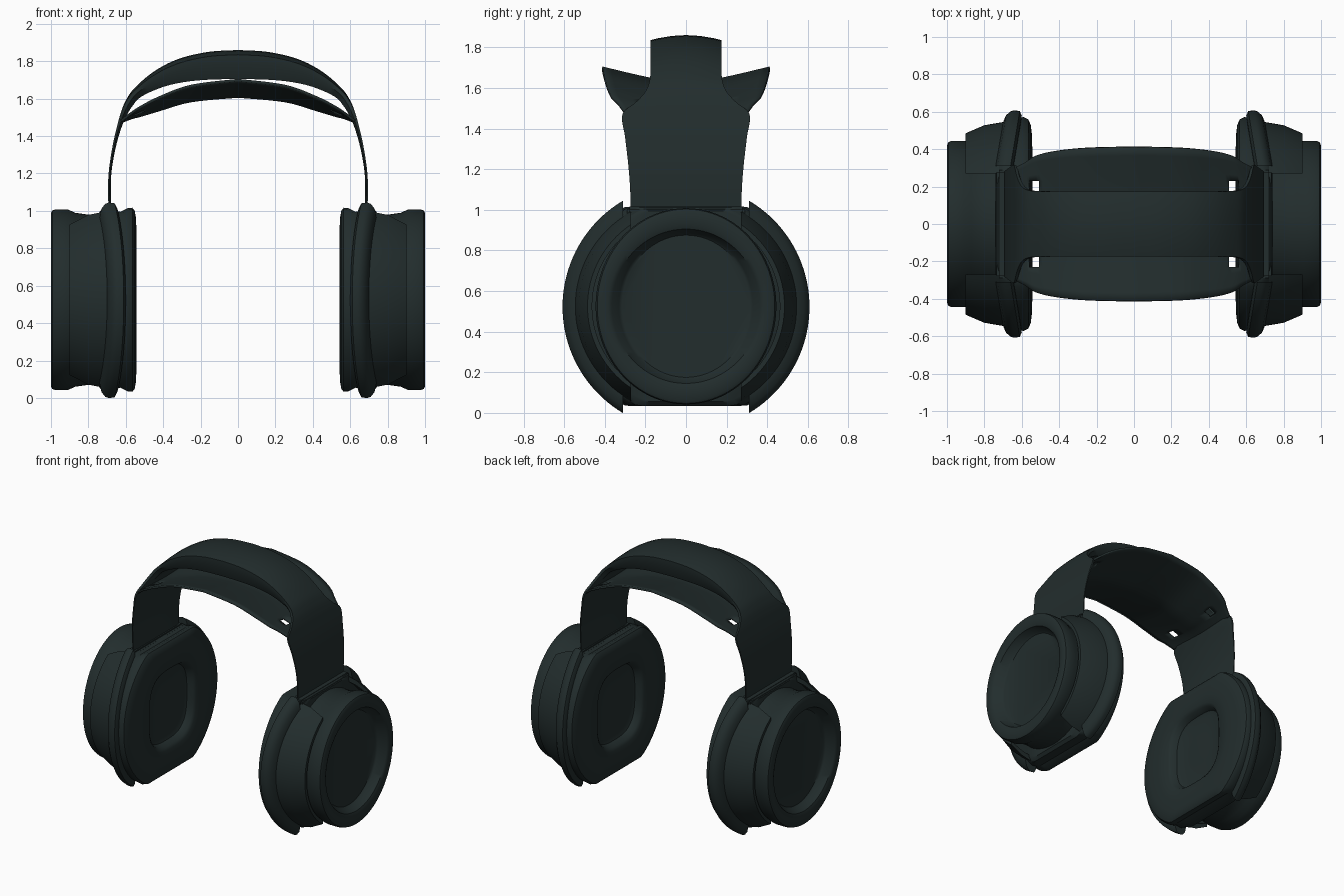
import bpy, bmesh, math

if "Cube" in bpy.data.objects:
    bpy.data.objects.remove(bpy.data.objects["Cube"])

dark = bpy.data.materials.new("dark_slate")
dark.diffuse_color = (0.016, 0.026, 0.026, 1)
dark.use_nodes = True
dark.node_tree.nodes["Principled BSDF"].inputs["Base Color"].default_value = dark.diffuse_color
ZC = 0.525  # height of the ear cup centre


def finish(name, bm, axes=(False, False), solid=0):
    bmesh.ops.remove_doubles(bm, verts=bm.verts, dist=1e-5)
    bmesh.ops.recalc_face_normals(bm, faces=bm.faces)
    me = bpy.data.meshes.new(name)
    bm.to_mesh(me)
    bm.free()
    me.materials.append(dark)
    ob = bpy.data.objects.new(name, me)
    bpy.context.collection.objects.link(ob)
    bpy.ops.object.select_all(action='DESELECT')
    ob.select_set(True)
    bpy.context.view_layer.objects.active = ob
    bpy.ops.object.shade_smooth_by_angle(angle=math.radians(38))
    if solid:
        m = ob.modifiers.new("thickness", 'SOLIDIFY')
        m.thickness = solid
        m.offset = 0
    if any(axes):
        m = ob.modifiers.new("mirror", 'MIRROR')
        m.use_axis = (axes[0], axes[1], False)
        m.use_mirror_merge = False
    return ob


def loft(rings, closed=True, caps=True):
    """Skin a list of equally long point rings."""
    bm = bmesh.new()
    vs = [[bm.verts.new(p) for p in r] for r in rings]
    n = len(rings[0])
    for a, b in zip(vs, vs[1:]):
        for i in range(n if closed else n - 1):
            j = (i + 1) % n
            bm.faces.new((a[i], a[j], b[j], b[i]))
    if caps:
        bm.faces.new(vs[0])
        bm.faces.new(vs[-1])
    return bm


def smooth_rows(rows, sub=5):
    """Catmull-Rom interpolation of tuples."""
    out = []
    for i in range(len(rows) - 1):
        p0, p1, p2 = rows[max(i - 1, 0)], rows[i], rows[i + 1]
        p3 = rows[min(i + 2, len(rows) - 1)]
        for s in range(sub):
            t = s / sub
            out.append(tuple(
                0.5 * (2 * b + (c - a) * t + (2 * a - 5 * b + 4 * c - d) * t * t
                       + (3 * b - a - 3 * c + d) * t ** 3)
                for a, b, c, d in zip(p0, p1, p2, p3)))
    return out + [rows[-1]]


def oval(x, ry, rz, clip=1, e=2, n=96):
    """Superellipse in the yz plane, flattened at top and bottom."""
    pts = []
    for i in range(n):
        a = 2 * math.pi * (i + 0.5) / n
        c, s = math.cos(a), math.sin(a)
        y = ry * math.copysign(abs(c) ** (2 / e), c)
        z = rz * math.copysign(abs(s) ** (2 / e), s)
        pts.append((x, y, ZC + max(-clip, min(clip, z))))
    return pts


def arc_strip(name, section, ycut, xoff, zc, n=40):
    """Sweep an (x, radius) section round the cup, cut off at y = ycut."""
    rings = []
    for k in range(n + 1):
        ring = []
        for x, r in section:
            a = (2 * k / n - 1) * math.acos(ycut / r)
            y = r * math.cos(a)
            ring.append((x + xoff(y), y, zc + r * math.sin(a)))
        rings.append(ring)
    finish(name, loft(rings), (True, True))


# Ear cup shells with recessed outer face
finish("ear_cup", loft([oval(*s) for s in [
    (0.68, 0.44, 0.46), (0.80, 0.43, 0.455), (0.87, 0.435, 0.465),
    (0.91, 0.445, 0.483), (0.975, 0.445, 0.483), (0.993, 0.437, 0.478),
    (1.0, 0.42, 0.465), (1.0, 0.385, 0.40), (0.992, 0.365, 0.38),
    (0.94, 0.33, 0.36), (0.93, 0.315, 0.35)]]), (True, False))

# Ear cushions with a squarish hollow on the inside
finish("ear_cushion", loft([oval(*s) for s in [
    (0.74, 0.50, 0.52, 0.47), (0.72, 0.53, 0.55, 0.49), (0.68, 0.55, 0.57, 0.485),
    (0.63, 0.565, 0.57, 0.47), (0.59, 0.572, 0.575, 0.49), (0.565, 0.56, 0.565, 0.492),
    (0.552, 0.53, 0.54, 0.475), (0.546, 0.48, 0.49, 0.44), (0.543, 0.38, 0.39, 0.38, 2.3),
    (0.547, 0.28, 0.31, 1, 3), (0.56, 0.262, 0.288, 1, 3), (0.60, 0.245, 0.27, 1, 3),
    (0.61, 0.22, 0.24, 1, 3), (0.605, 0.10, 0.11, 1, 2.5)]]), (True, False))

# Curved rims and side panels at the front and back of each cup
arc_strip("cup_rim", [(-0.05, 0.53), (-0.045, 0.58), (-0.03, 0.604), (0, 0.608),
                      (0.02, 0.602), (0.04, 0.58), (0.05, 0.54), (0.05, 0.50),
                      (-0.03, 0.50)],
          0.31, lambda y: 0.69 - 0.05 * max(0, y - 0.31) / 0.3, 0.522)
arc_strip("side_panel", [(0.70, 0.545), (0.80, 0.528), (0.90, 0.485), (0.90, 0.462),
                         (0.80, 0.495), (0.70, 0.51)], 0.27, lambda y: 0, ZC)

# Hinge blocks joining the cups to the band
bm = bmesh.new()
bmesh.ops.create_cube(bm, size=1)
for v in bm.verts:
    v.co = (0.695 + v.co.x * 0.08, v.co.y * 0.58, 0.95 + v.co.z * 0.13)
bmesh.ops.bevel(bm, geom=bm.edges[:], offset=0.012, segments=2, affect='EDGES')
finish("hinge_block", bm, (True, False))

# Arms and top strap: outer x, z, inner x, z, half width, crown drop
half = smooth_rows([
    (0.69, 0.98, 0.675, 0.98, 0.272, 0), (0.695, 1.10, 0.68, 1.10, 0.275, 0),
    (0.69, 1.22, 0.675, 1.22, 0.284, 0), (0.668, 1.36, 0.65, 1.355, 0.30, 0),
    (0.642, 1.47, 0.618, 1.46, 0.313, 0), (0.625, 1.53, 0.595, 1.51, 0.25, 0.003),
    (0.60, 1.59, 0.565, 1.56, 0.20, 0.008), (0.555, 1.655, 0.515, 1.612, 0.178, 0.013),
    (0.45, 1.745, 0.40, 1.663, 0.175, 0.02), (0.32, 1.812, 0.28, 1.69, 0.175, 0.024),
    (0.16, 1.85, 0.15, 1.702, 0.175, 0.025), (0, 1.86, 0, 1.705, 0.175, 0.025)])


def strap_ring(xo, zo, xi, zi, w, d):
    top = [(xo, f * w, zo - d * f * f) for f in (-1, -0.8, -0.4, 0, 0.4, 0.8, 1)]
    mx, mz = (xo + xi) / 2, (zo + zi) / 2
    return top + [(mx, w, mz), (xi, 0.85 * w, zi), (xi, 0, zi), (xi, -0.85 * w, zi), (mx, -w, mz)]


rings = [strap_ring(*r) for r in half]
rings += [[(-x, y, z) for x, y, z in r] for r in reversed(rings[:-1])]
finish("top_strap_and_arms", loft(rings))

# Lower head pad: x, centre height, half width, edge rise
half = smooth_rows([
    (0.625, 1.475, 0.305, 0.005), (0.57, 1.497, 0.335, 0.025), (0.52, 1.51, 0.367, 0.045),
    (0.42, 1.54, 0.39, 0.066), (0.25, 1.588, 0.407, 0.08), (0, 1.612, 0.413, 0.087)])


def pad_row(x, zc, w, rise):
    side = [0.05, 0.11, 0.17, 0.23] + [0.23 + (w - 0.23) * k / 4 for k in (1, 2, 3, 4)]
    ys = [-y for y in reversed(side)] + [0] + side
    return [(x, y, zc + rise * (abs(y) / w) ** 1.2) for y in ys]


rows = [pad_row(*r) for r in half]
rows += [[(-x, y, z) for x, y, z in r] for r in reversed(rows[:-1])]
bm = loft(rows, closed=False, caps=False)
# Small openings where the strap and pad fork
holes = []
for f in bm.faces:
    c = f.calc_center_median()
    if 0.50 < abs(c.x) < 0.56 and 0.17 < abs(c.y) < 0.23:
        holes.append(f)
bmesh.ops.delete(bm, geom=holes, context='FACES')
finish("lower_head_pad", bm, solid=0.014)
